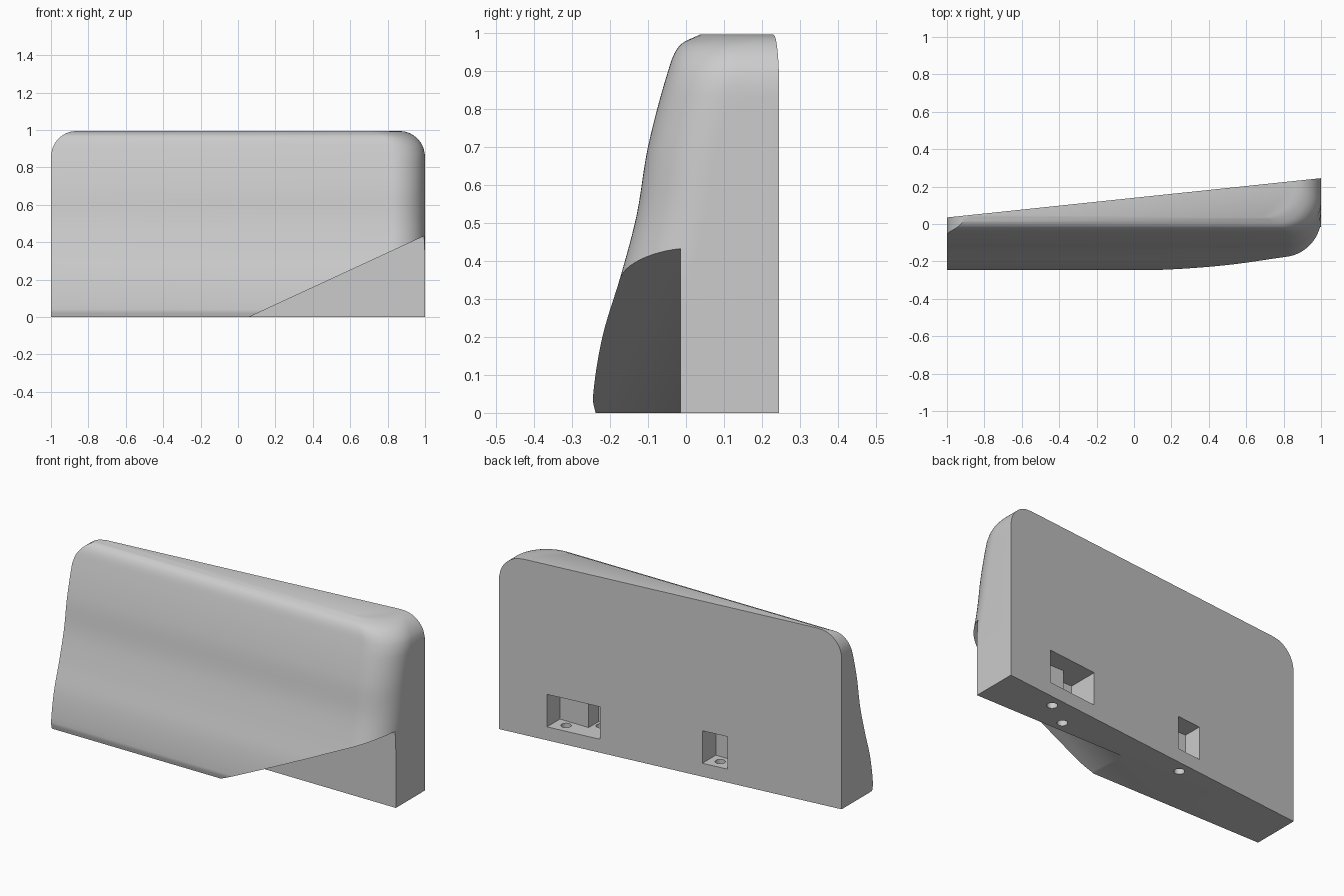
import bpy, bmesh, math
from mathutils import Vector, geometry

if "Cube" in bpy.data.objects:
    bpy.data.objects.remove(bpy.data.objects["Cube"], do_unlink=True)

TOP, CORNER, FILLET, ARC_STEPS = 0.995, 0.14, 0.18, 14

grey = bpy.data.materials.new("light grey plastic")
grey.use_nodes = True
colour = (0.6, 0.6, 0.6, 1)
grey.diffuse_color = colour
grey.node_tree.nodes["Principled BSDF"].inputs["Base Color"].default_value = colour


def make_object(name, bm):
    bmesh.ops.recalc_face_normals(bm, faces=bm.faces)
    mesh = bpy.data.meshes.new(name)
    bm.to_mesh(mesh)
    bm.free()
    mesh.materials.append(grey)
    obj = bpy.data.objects.new(name, mesh)
    bpy.context.collection.objects.link(obj)
    return obj


def prism(name, outline, offset):
    """Solid made by sweeping a flat outline along an offset."""
    bm = bmesh.new()
    face = bm.faces.new([bm.verts.new(p) for p in outline])
    swept = bmesh.ops.extrude_face_region(bm, geom=[face])["geom"]
    bmesh.ops.translate(bm, vec=offset, verts=[v for v in swept if isinstance(v, bmesh.types.BMVert)])
    return make_object(name, bm)


def box(name, x0, x1, y0, y1, z0, z1):
    return prism(name, [(x0, y0, z0), (x1, y0, z0), (x1, y1, z0), (x0, y1, z0)], (0, 0, z1 - z0))


def cut(target, cutter):
    cutter.hide_render = True
    mod = target.modifiers.new("cut", "BOOLEAN")
    mod.operation, mod.solver, mod.object = "DIFFERENCE", "EXACT", cutter
    bpy.context.view_layer.objects.active = target
    bpy.ops.object.modifier_apply(modifier=mod.name)
    bpy.data.objects.remove(cutter, do_unlink=True)


def back_y(x):
    return 0.14 + 0.105 * x


def smooth_path(points, steps):
    """Curve through all the points."""
    pts = [Vector(p) for p in points]
    slopes = [(pts[min(i + 1, len(pts) - 1)] - pts[max(i - 1, 0)]) / 6 for i in range(len(pts))]
    path = [pts[0]]
    for i in range(len(pts) - 1):
        a, b = pts[i], pts[i + 1]
        reach = (b - a).length / 3
        h0 = slopes[i].normalized() * reach
        h1 = slopes[i + 1].normalized() * reach
        path += geometry.interpolate_bezier(a, a + h0, b - h1, b, steps)[1:]
    return path


# Front profile: sloping S curve from the foot to the rolled top edge
profile = smooth_path([(0, -.238, 0), (0, -.245, .04), (0, -.22, .2), (0, -.172, .36),
                       (0, -.13, .52), (0, -.10, .70), (0, -.047, .90),
                       (0, -.018, .965), (0, .035, TOP)], 7)

# Cover body: stacked sections with a rounded right edge and rounded top corners
bm = bmesh.new()
rows = []
for p in profile:
    rise = max(0, p.z - (TOP - CORNER))
    inset = CORNER - math.sqrt(max(0, CORNER ** 2 - rise ** 2))
    left, right = -1 + inset, 1 - inset
    ring = [(left, back_y(left)), (left, p.y)]
    for i in range(ARC_STEPS + 1):
        a = math.pi / 2 * i / ARC_STEPS
        ring.append((right - FILLET * (1 - math.sin(a)), p.y + FILLET * (1 - math.cos(a))))
    ring.append((right, back_y(right)))
    rows.append([bm.verts.new((x, y, p.z)) for x, y in ring])
for low, high in zip(rows, rows[1:]):
    for i in range(len(low)):
        j = (i + 1) % len(low)
        bm.faces.new((low[i], low[j], high[j], high[i]))
bm.faces.new(rows[0])
bm.faces.new(rows[-1])
cover = make_object("cover_body", bm)

# Sloping undercut in front of the right half
cut(cover, prism("undercut_cutter", [(.06 - .216, -.015, -.1), (1.1, -.015, -.1), (1.1, -.015, .481)],
                 (0, -.5, 0)))

# Mounting pockets in the back, the wide one with a deeper half
cut(cover, box("wide_pocket_cutter", .41, .72, .10, .4, .076, .26))
cut(cover, box("deep_pocket_cutter", .41, .54, .01, .2, .076, .26))
cut(cover, box("narrow_pocket_cutter", -.333, -.187, .0, .3, .076, .26))

# Screw holes from the underside into the pockets
for x, y in ((.65, .145), (.5, .045), (-.25, .05)):
    circle = [(x + .027 * math.cos(math.tau * i / 24), y + .027 * math.sin(math.tau * i / 24), -.05)
              for i in range(24)]
    cut(cover, prism("screw_hole_cutter", circle, (0, 0, .15)))

# Smooth curves with crisp edges
bpy.ops.object.select_all(action="DESELECT")
cover.select_set(True)
bpy.context.view_layer.objects.active = cover
bpy.ops.object.shade_smooth_by_angle(angle=math.radians(30))
